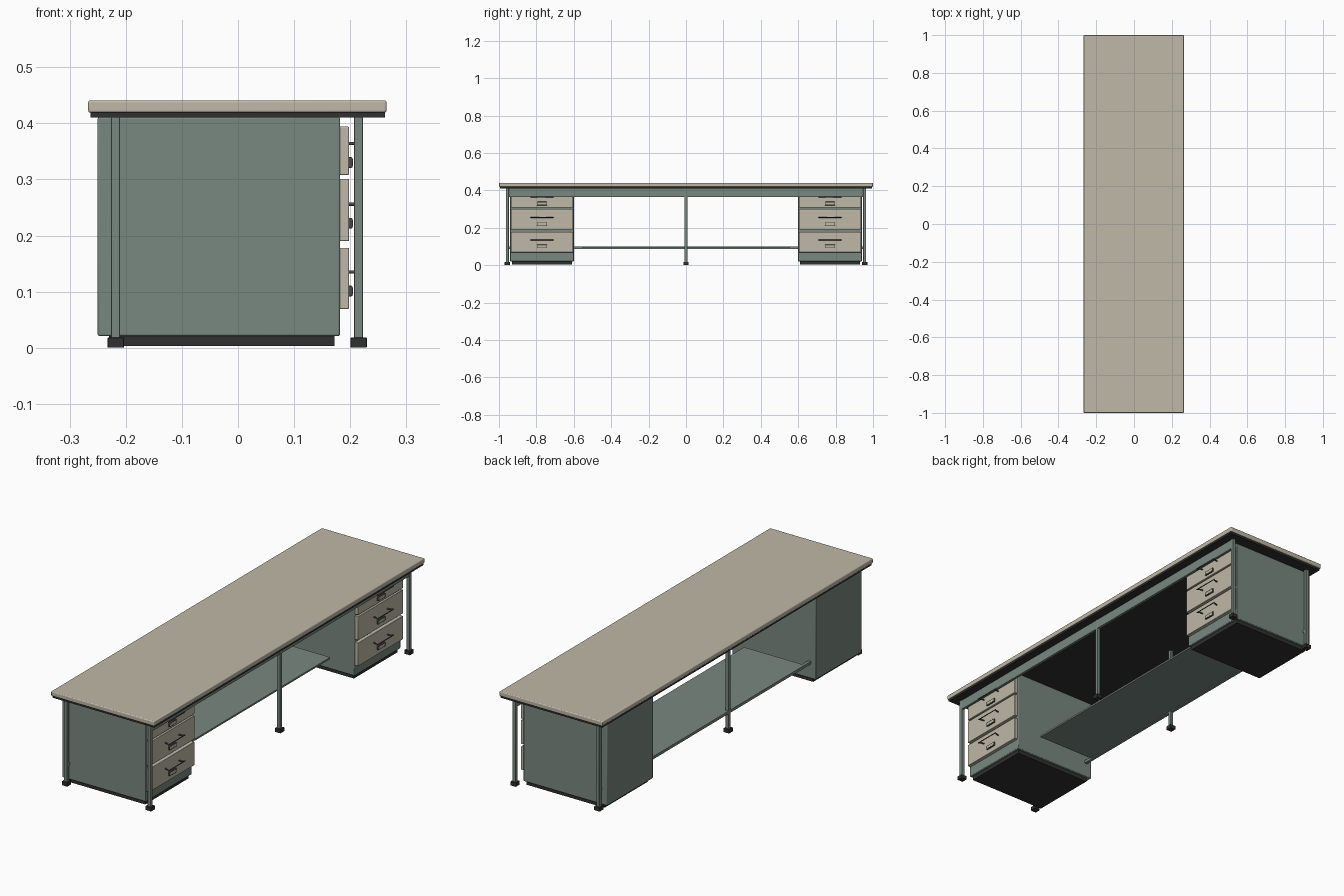
import bpy
from mathutils import Vector

cube = bpy.data.objects.get("Cube")
if cube:
    bpy.data.objects.remove(cube, do_unlink=True)


def material(name, rgb):
    m = bpy.data.materials.new(name)
    m.use_nodes = True
    color = (*rgb, 1)
    m.diffuse_color = color
    bsdf = next(n for n in m.node_tree.nodes if n.type == 'BSDF_PRINCIPLED')
    bsdf.inputs["Base Color"].default_value = color
    return m


BEIGE = material("warm beige", (0.52, 0.48, 0.385))
GREEN = material("grey green", (0.19, 0.245, 0.215))
BLACK = material("soft black", (0.03, 0.03, 0.031))
METAL = material("dark metal", (0.07, 0.075, 0.075))


def box(name, xs, ys, zs, mat, bevel=0, segments=2):
    """Box given by its extents on each axis."""
    bpy.ops.mesh.primitive_cube_add(size=1)
    ob = bpy.context.object
    ob.name = name
    lo, hi = (Vector(v) for v in zip(xs, ys, zs))
    for v in ob.data.vertices:
        v.co = (lo + hi) / 2 + v.co * (hi - lo)
    ob.data.materials.append(mat)
    if bevel:
        mod = ob.modifiers.new("rounded edges", 'BEVEL')
        mod.width = bevel
        mod.segments = segments
        bpy.ops.object.shade_smooth_by_angle()
    return ob


def around(center, half):
    return center - half, center + half


def handle(name, y, z):
    """Bent rod with its two ends set in the drawer front."""
    curve = bpy.data.curves.new(name, 'CURVE')
    curve.dimensions = '3D'
    curve.bevel_depth = 0.003
    curve.bevel_resolution = 2
    curve.use_fill_caps = True
    path = [(0.197, -0.05), (0.214, -0.053), (0.222, -0.06), (0.222, 0.06),
            (0.214, 0.053), (0.197, 0.05)]
    spline = curve.splines.new('POLY')
    spline.points.add(len(path) - 1)
    for p, (px, py) in zip(spline.points, path):
        p.co = (px, y + py, z, 1)
    curve.materials.append(METAL)
    ob = bpy.data.objects.new(name, curve)
    bpy.context.collection.objects.link(ob)


# Table top and its dark underlay
box("table_top", (-0.267, 0.265), (-1, 1), (0.419, 0.441), BEIGE, 0.004, 3)
box("top_underlay", (-0.263, 0.262), (-0.994, 0.994), (0.41, 0.42), BLACK)

# Front apron, rear rail and low shelf
box("front_apron", (0.209, 0.221), (-0.962, 0.962), (0.365, 0.411), GREEN)
box("rear_rail", (-0.225, -0.211), (-0.95, 0.95), (0.088, 0.101), GREEN)
box("low_shelf", (-0.215, 0.088), (-0.555, 0.555), (0.093, 0.101), GREEN)

# Legs and feet
for side, x in (("front", 0.215), ("rear", -0.218)):
    for place, y in (("right", -0.955), ("middle", 0), ("left", 0.955)):
        box(f"{side}_{place}_leg", around(x, 0.008), around(y, 0.008),
            (0.01, 0.411), GREEN, 0.0015)
        box(f"{side}_{place}_foot", around(x, 0.0145), around(y, 0.0145),
            (0, 0.018), BLACK, 0.001)

# Drawer cabinets
DRAWERS = (("lower", 0.069, 0.178), ("middle", 0.19, 0.301), ("upper", 0.308, 0.394))
LABELS = {"lower": 0.101, "middle": 0.222, "upper": 0.33}
for side, y in (("right", -0.77), ("left", 0.77)):
    box(f"{side}_cabinet", (-0.25, 0.182), around(y, 0.17), (0.021, 0.411),
        GREEN, 0.003)
    box(f"{side}_plinth", (-0.23, 0.172), around(y, 0.16), (0.003, 0.023), BLACK)
    for level, low, high in DRAWERS:
        name = f"{side}_{level}"
        z = LABELS[level]
        box(f"{name}_drawer", (0.18, 0.198), around(y, 0.166), (low, high),
            BEIGE, 0.002)
        box(f"{name}_label_frame", (0.196, 0.204), around(y, 0.027),
            around(z, 0.0095), METAL, 0.002)
        box(f"{name}_label", (0.2, 0.2046), around(y, 0.023),
            around(z, 0.006), BEIGE)
        handle(f"{name}_handle", y, z + 0.034)
